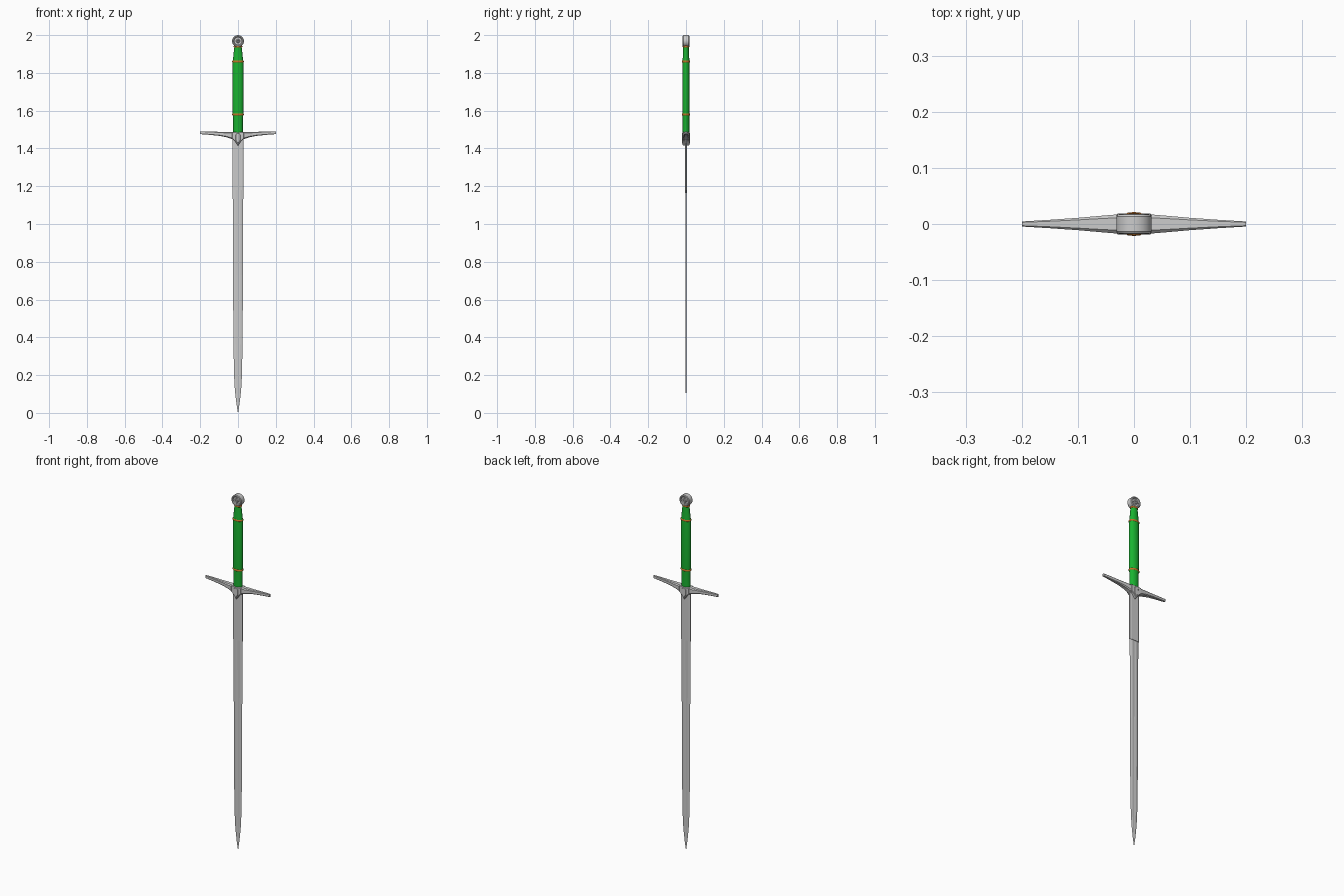
import bpy, bmesh, math
from mathutils import Vector

if "Cube" in bpy.data.objects:
    bpy.data.objects.remove(bpy.data.objects["Cube"])


def material(name, rgb):
    m = bpy.data.materials.new(name)
    m.diffuse_color = (*rgb, 1)
    m.use_nodes = True
    m.node_tree.nodes["Principled BSDF"].inputs["Base Color"].default_value = m.diffuse_color
    return m


GREEN = material("green_leather", (0.01, 0.45, 0.03))
ORANGE = material("orange_band", (0.55, 0.17, 0.02))


def loft(name, sections, mat=None, smooth=None, closed=False):
    """Skin a list of equal-length point rings; cap the ends unless closed."""
    bm = bmesh.new()
    rings = [[bm.verts.new(p) for p in s] for s in sections]
    n = len(rings[0])
    pairs = list(zip(rings, rings[1:]))
    if closed:
        pairs.append((rings[-1], rings[0]))
    for a, b in pairs:
        for i in range(n):
            j = (i + 1) % n
            bm.faces.new((a[i], a[j], b[j], b[i]))
    if not closed:
        bm.faces.new(rings[0])
        bm.faces.new(rings[-1])
    bmesh.ops.recalc_face_normals(bm, faces=bm.faces)
    me = bpy.data.meshes.new(name)
    bm.to_mesh(me)
    bm.free()
    ob = bpy.data.objects.new(name, me)
    bpy.context.collection.objects.link(ob)
    if mat:
        me.materials.append(mat)
    if smooth:
        bpy.ops.object.select_all(action='DESELECT')
        bpy.context.view_layer.objects.active = ob
        ob.select_set(True)
        bpy.ops.object.shade_smooth_by_angle(angle=math.radians(smooth))
    return ob


def ellipse(z, rx, ry, n=20):
    return [(rx * math.cos(2 * math.pi * i / n), ry * math.sin(2 * math.pi * i / n), z)
            for i in range(n)]


# Blade: thin bevelled section with a shallow central hollow
def blade_section(z, w, t):
    return [(w, 0, z), (.5 * w, t, z), (0, .6 * t, z), (-.5 * w, t, z),
            (-w, 0, z), (-.5 * w, -t, z), (0, -.6 * t, z), (.5 * w, -t, z)]


loft("blade", [blade_section(*s) for s in (
    (1.46, .028, .0045), (1.18, .028, .004), (.73, .026, .0032), (.40, .0245, .0025),
    (.20, .021, .0018), (.12, .0165, .0014), (.05, .0085, .001), (0, .0006, .0003))])


# Thicker, blunt part of the blade below the guard
def ricasso_section(z, w, t):
    return [(w, .5 * t, z), (.7 * w, t, z), (-.7 * w, t, z), (-w, .5 * t, z),
            (-w, -.5 * t, z), (-.7 * w, -t, z), (.7 * w, -t, z), (w, -.5 * t, z)]


loft("ricasso", [ricasso_section(1.46, .029, .006), ricasso_section(1.18, .029, .005)])


# Guard arms: tapered bar with chamfered edges, sweeping up to the tips
def guard_section(x, z0, z1, h):
    c = min(h, (z1 - z0) / 2) * .35
    return [(x, h, z0 + c), (x, h, z1 - c), (x, h - c, z1), (x, c - h, z1),
            (x, -h, z1 - c), (x, -h, z0 + c), (x, c - h, z0), (x, h - c, z0)]


arm = [(.2, 1.476, 1.491, .0045), (.15, 1.472, 1.490, .0075), (.1, 1.467, 1.488, .011),
       (.06, 1.459, 1.487, .0145), (.03, 1.449, 1.486, .017), (.012, 1.436, 1.486, .018)]
loft("guard", [guard_section(-x, *s) for x, *s in arm] +
     [guard_section(x, *s) for x, *s in reversed(arm)], smooth=30)


# Guard centre: pointed block with a raised smaller V on both faces
def prism(name, outline, h, bevel):
    ob = loft(name, [[(x, y, z) for x, z in outline] for y in (-h, h)])
    b = ob.modifiers.new("bevel", 'BEVEL')
    b.width, b.segments = bevel, 1
    return ob


prism("guard_block", [(-.031, 1.486), (.031, 1.486), (.031, 1.452), (.016, 1.438),
                      (0, 1.415), (-.016, 1.438), (-.031, 1.452)], .0185, .002)
prism("guard_point", [(-.012, 1.474), (0, 1.484), (.012, 1.474), (.013, 1.444),
                      (0, 1.424), (-.013, 1.444)], .0205, .002)

# Grip: oval handle with a swollen middle
loft("grip", [ellipse(*s) for s in (
    (1.482, .0255, .0175), (1.56, .0255, .0175), (1.58, .028, .0188), (1.72, .0288, .0193),
    (1.86, .0278, .0185), (1.88, .0255, .0172), (1.91, .0225, .0155), (1.936, .0195, .0145))],
     GREEN, 35)

# Grip bands
for name, z, rx, ry in (("lower_band", 1.58, .0285, .0193), ("upper_band", 1.86, .0285, .0193),
                        ("collar_band", 1.939, .0205, .0155)):
    prof = [(0, -.005), (.002, -.0025), (.002, .0025), (0, .005), (-.004, 0)]
    loft(name, [ellipse(z + dz, rx + d, ry + d) for d, dz in prof], ORANGE, 40, closed=True)

# Pommel: disc with a rim, recessed faces and a centre boss
PZ = 1.9685


def disc_ring(y, r, n=24):
    return [(r * math.cos(2 * math.pi * i / n), y, PZ + r * math.sin(2 * math.pi * i / n))
            for i in range(n)]


half = [(.0135, .003), (.0165, .005), (.0165, .009), (.011, .011),
        (.011, .020), (.0165, .023), (.0175, .026), (.0165, .029), (.013, .0315)]
loft("pommel", [disc_ring(-y, r) for y, r in half] +
     [disc_ring(y, r) for y, r in reversed(half)], smooth=35)

# Cross bars inside the pommel recess
for name, sx, sz in (("pommel_bar_horizontal", .022, .0025), ("pommel_bar_vertical", .0025, .022)):
    prism(name, [(-sx, PZ - sz), (sx, PZ - sz), (sx, PZ + sz), (-sx, PZ + sz)], .0145, .0008)
